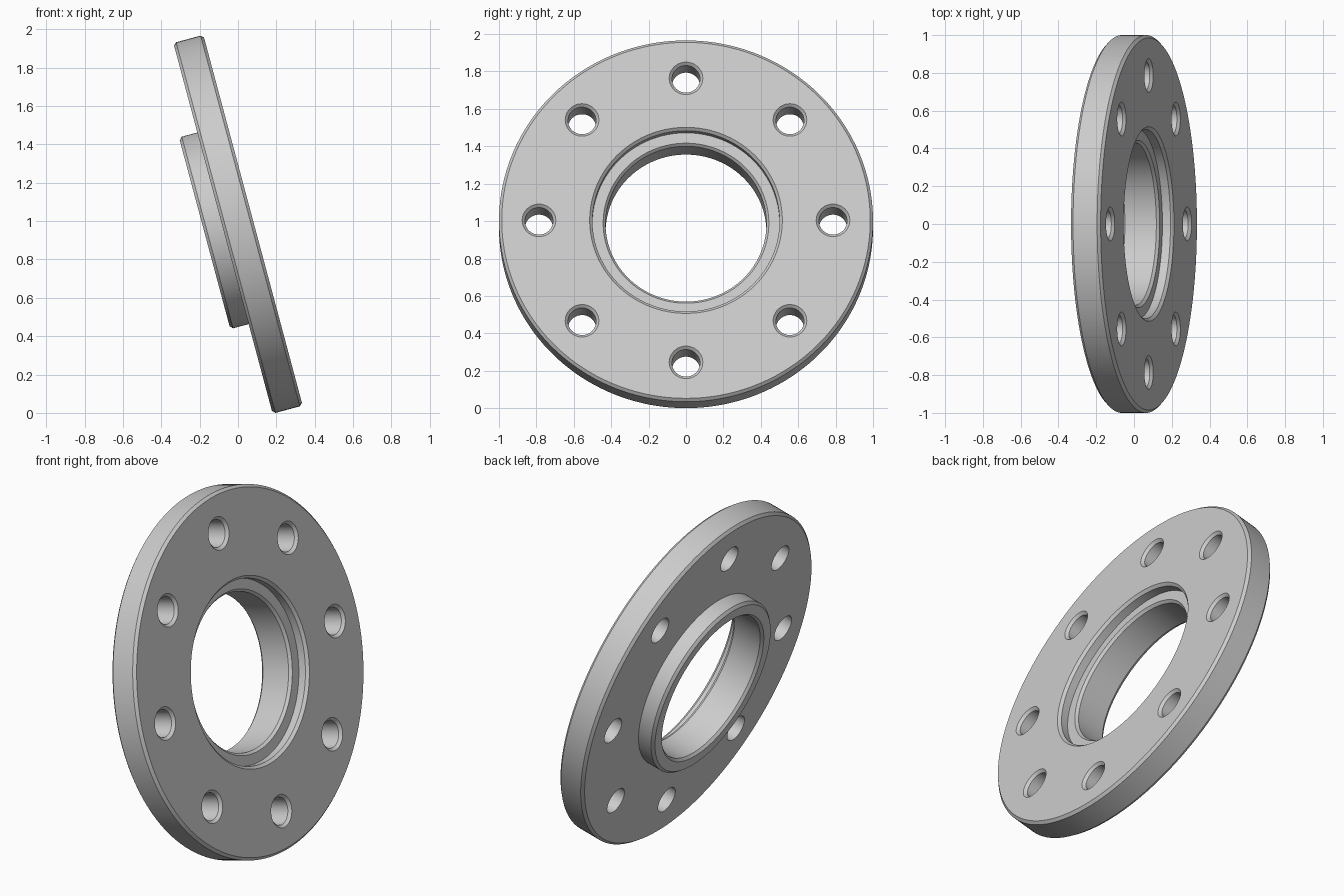
import bpy, bmesh, math
from mathutils import Matrix, Vector

if "Cube" in bpy.data.objects:
    bpy.data.objects.remove(bpy.data.objects["Cube"])

TILT = math.radians(15)   # lean of the flange axis
T = 0.081                 # half thickness of the disc
C = 0.015                 # chamfer size


def lathe(bm, profile, n, closed, centre=(0, 0)):
    """Revolve (axial, radius) points about the local x axis."""
    rings = []
    for s, r in profile:
        rings.append([bm.verts.new((s,
                                    centre[0] + r * math.cos(2 * math.pi * i / n),
                                    centre[1] + r * math.sin(2 * math.pi * i / n)))
                      for i in range(n)])
    for k in range(len(rings) if closed else len(rings) - 1):
        a, b = rings[k], rings[(k + 1) % len(rings)]
        for i in range(n):
            j = (i + 1) % n
            bm.faces.new((a[i], a[j], b[j], b[i]))
    if not closed:
        bm.faces.new(rings[0])
        bm.faces.new(rings[-1])


def make_object(name, bm):
    bmesh.ops.recalc_face_normals(bm, faces=bm.faces)
    mesh = bpy.data.meshes.new(name)
    bm.to_mesh(mesh)
    bm.free()
    ob = bpy.data.objects.new(name, mesh)
    bpy.context.collection.objects.link(ob)
    return ob


# Flange body: disc, rear hub, bore and front recess in one closed profile
bm = bmesh.new()
lathe(bm, [
    (T, 1 - C), (T - C, 1), (-T + C, 1), (-T, 1 - C),          # disc rim
    (-T, 0.517), (-0.18 + C, 0.517), (-0.18, 0.517 - C),       # hub
    (-0.18, 0.443), (-0.18 + C, 0.43),                         # bore
    (0.022 - C, 0.43), (0.022, 0.443),
    (0.022, 0.5), (T - C, 0.5), (T, 0.5 + C),                  # recess
], 160, True)
flange = make_object("flange", bm)

# Eight bolt holes, countersunk on the front face
bm = bmesh.new()
for k in range(8):
    a = math.pi / 4 * k
    lathe(bm, [(-0.15, 0.075), (T - C, 0.075), (T, 0.09), (0.12, 0.09)],
          48, False, (0.786 * math.cos(a), 0.786 * math.sin(a)))
cutter = make_object("bolt_hole_cutter", bm)
cutter.hide_render = True

mod = flange.modifiers.new("bolt_holes", 'BOOLEAN')
mod.operation = 'DIFFERENCE'
mod.solver = 'EXACT'
mod.object = cutter
bpy.context.view_layer.objects.active = flange
flange.select_set(True)
cutter.select_set(False)
bpy.ops.object.modifier_apply(modifier=mod.name)
bpy.data.objects.remove(cutter)

# Lean the flange back and stand it on the ground
flange.data.transform(Matrix.Rotation(-TILT, 4, 'Y'))
low = min(v.co.z for v in flange.data.vertices)
flange.data.transform(Matrix.Translation(Vector((0, 0, -low))))

# Plain grey metal
grey = bpy.data.materials.new("grey_metal")
grey.diffuse_color = (0.6, 0.6, 0.6, 1)
grey.use_nodes = True
grey.node_tree.nodes["Principled BSDF"].inputs["Base Color"].default_value = grey.diffuse_color
flange.data.materials.clear()
flange.data.materials.append(grey)
bpy.ops.object.shade_smooth_by_angle(angle=math.radians(30))
